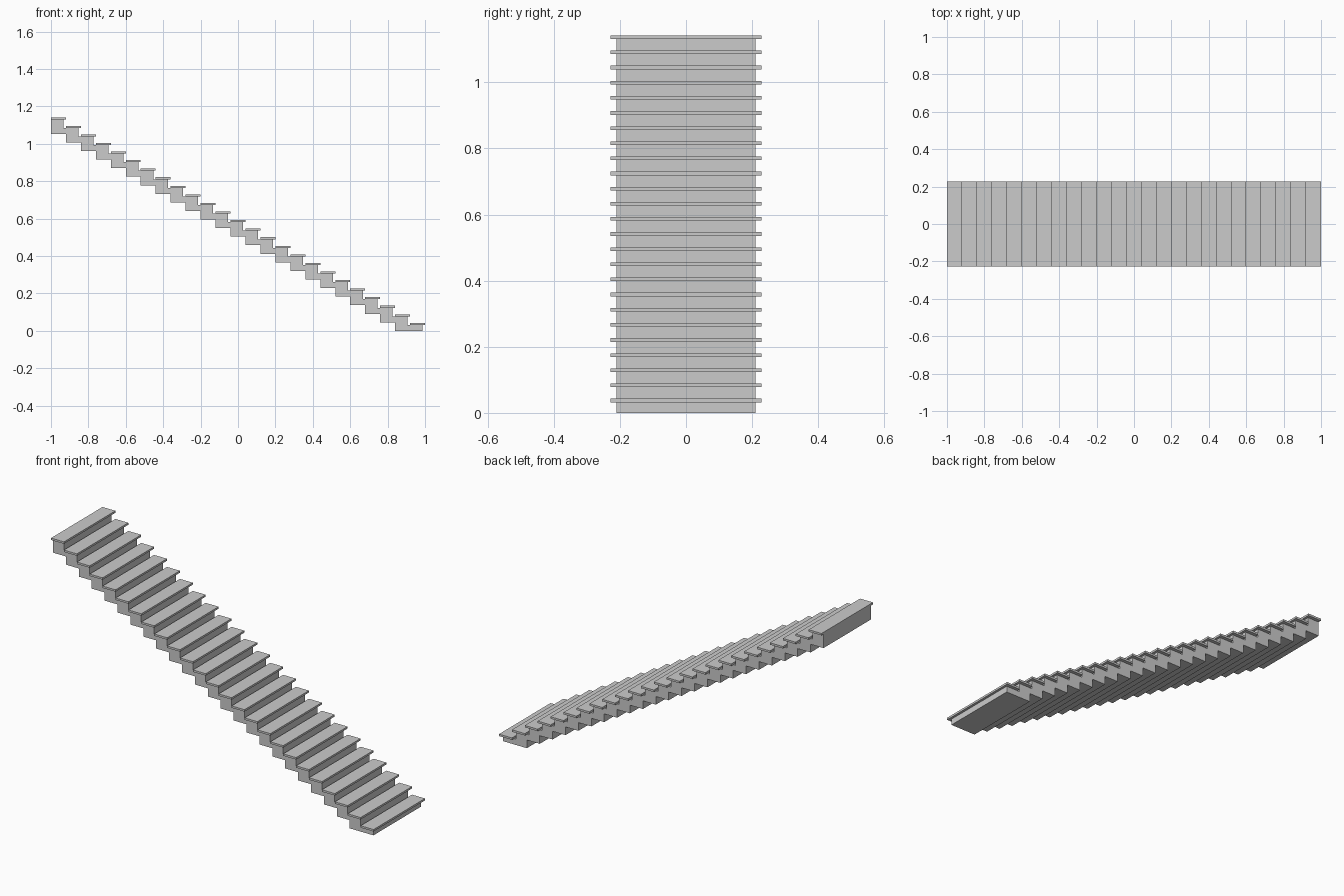
import bpy, bmesh

if "Cube" in bpy.data.objects:
    bpy.data.objects.remove(bpy.data.objects["Cube"])

N = 25                 # steps
RUN = 2.0 / N
TOP = 1.142            # top of highest tread
LOW = 0.043            # top of lowest tread
RISE = (TOP - LOW) / (N - 1)
T = 0.011              # tread thickness
NOSE = 0.013           # tread overhang past riser


def prism(name, profile, half_width):
    """Extrude an x/z outline along y."""
    bm = bmesh.new()
    face = bm.faces.new([bm.verts.new((x, -half_width, z)) for x, z in profile])
    ext = bmesh.ops.extrude_face_region(bm, geom=[face])
    verts = [g for g in ext["geom"] if isinstance(g, bmesh.types.BMVert)]
    bmesh.ops.translate(bm, verts=verts, vec=(0, 2 * half_width, 0))
    bmesh.ops.recalc_face_normals(bm, faces=bm.faces)
    mesh = bpy.data.meshes.new(name)
    bm.to_mesh(mesh)
    bm.free()
    obj = bpy.data.objects.new(name, mesh)
    bpy.context.collection.objects.link(obj)
    return obj


# stepped body: upper outline downhill, then stepped underside back uphill
outline = [(-1, TOP - T)]
for k in range(N):
    x = -1 + (k + 1) * RUN - NOSE
    outline.append((x, TOP - T - k * RISE))
    if k < N - 1:
        outline.append((x, TOP - T - (k + 1) * RISE))
outline += [(1 - NOSE, 0), (1 - 2 * RUN, 0)]
for k in range(N - 3, -1, -1):
    z = (N - 2 - k) * RISE
    outline += [(-1 + (k + 1) * RUN, z), (-1 + k * RUN, z)]
prism("stair_body", outline, 0.21)

# overhanging treads
for k in range(N):
    x, z = -1 + k * RUN, TOP - k * RISE
    prism(f"tread_{k + 1}", [(x, z - T), (x + RUN, z - T), (x + RUN, z), (x, z)], 0.228)
